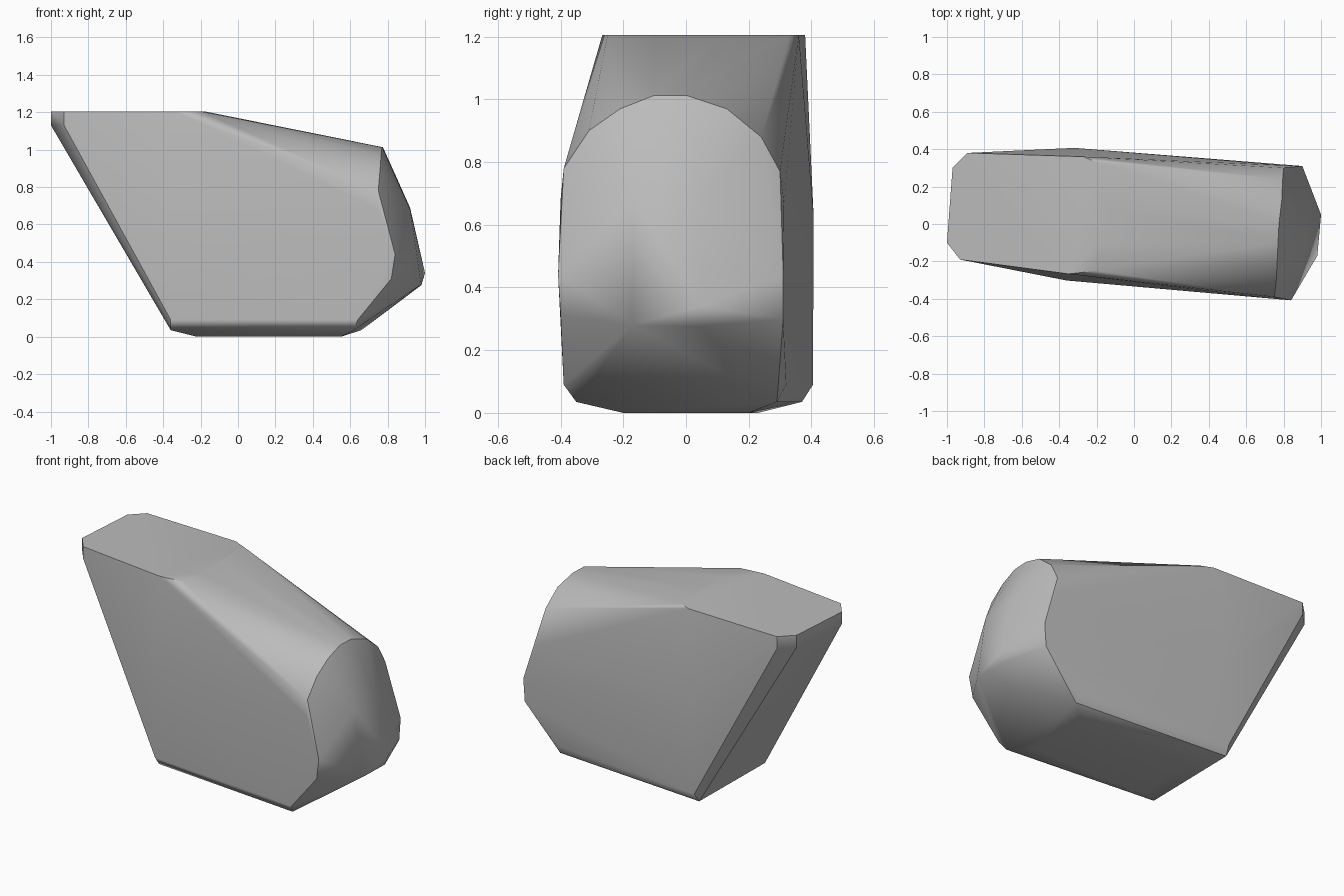
import bpy
import bmesh
from math import radians

# Remove the default object
default_cube = bpy.data.objects.get("Cube")
if default_cube:
    bpy.data.objects.remove(default_cube, do_unlink=True)


def make_material(name, colour):
    """Plain material with the same viewport and render colour."""
    material = bpy.data.materials.new(name)
    material.use_nodes = True
    material.diffuse_color = colour
    shader = material.node_tree.nodes["Principled BSDF"]
    shader.inputs["Base Color"].default_value = colour
    shader.inputs["Roughness"].default_value = 0.8
    return material


def level(z, outline):
    """Horizontal outline placed at one height."""
    return [(x, y, z) for x, y in outline]


# Flat top with a blunt, chamfered tip
tip = [(-.93, -.19), (-1, -.1), (-.97, .3), (-.89, .38)]
top_shoulder = [(-.27, .36), (-.2, .33), (-.18, .1), (-.18, -.1),
                (-.2, -.25), (-.35, -.267)]
corners = level(1.205, tip + top_shoulder) + level(1.13, tip)

# Wide foot, chamfered twice towards the ground
corners += level(.09, [(-.36, -.3), (.64, -.39), (.66, .32), (-.34, .405)])
corners += level(.035, [(-.36, -.26), (.62, -.35), (.66, .29), (-.35, .37)])
corners += level(0, [(-.22, -.2), (.55, -.2), (.55, .2), (-.22, .23)])

# Slight ridge down each broad side
corners += [(-.36, -.302, .65), (-.32, .407, .63)]

# Rounded rim of the blunt end, running from front foot over to back foot
corners += [(.82, -.4, .31), (.84, -.408, .44), (.75, -.4, .68),
            (.75, -.39, .78), (.76, -.31, .9), (.765, -.21, .97),
            (.77, -.1, 1.013), (.775, 0, 1.013), (.79, .13, .97),
            (.795, .24, .88), (.8, .3, .77), (.81, .313, .67),
            (.9, .31, .44), (.89, .31, .3)]

# Bulging nose of the blunt end
corners += [(.92, -.17, .68), (.92, .04, .69), (1, .05, .34),
            (.98, .04, .275), (.98, -.17, .28)]

# Wrap the corners in one faceted boulder and merge its flat areas
mesh = bpy.data.meshes.new("boulder")
bm = bmesh.new()
for corner in corners:
    bm.verts.new(corner)
hull = bmesh.ops.convex_hull(bm, input=bm.verts[:])
loose = [v for v in bm.verts if not v.link_faces]
bmesh.ops.delete(bm, geom=loose, context="VERTS")
bmesh.ops.dissolve_limit(bm, angle_limit=radians(1),
                         verts=bm.verts[:], edges=bm.edges[:])
bmesh.ops.recalc_face_normals(bm, faces=bm.faces[:])
bm.to_mesh(mesh)
bm.free()

boulder = bpy.data.objects.new("boulder", mesh)
bpy.context.collection.objects.link(boulder)
mesh.materials.append(make_material("stone grey", (.5, .5, .5, 1)))

# Soft shading across shallow creases, crisp along strong ones
bpy.ops.object.select_all(action="DESELECT")
boulder.select_set(True)
bpy.context.view_layer.objects.active = boulder
bpy.ops.object.shade_smooth_by_angle(angle=radians(35))
weighted = boulder.modifiers.new("weighted_normals", "WEIGHTED_NORMAL")
weighted.keep_sharp = True
